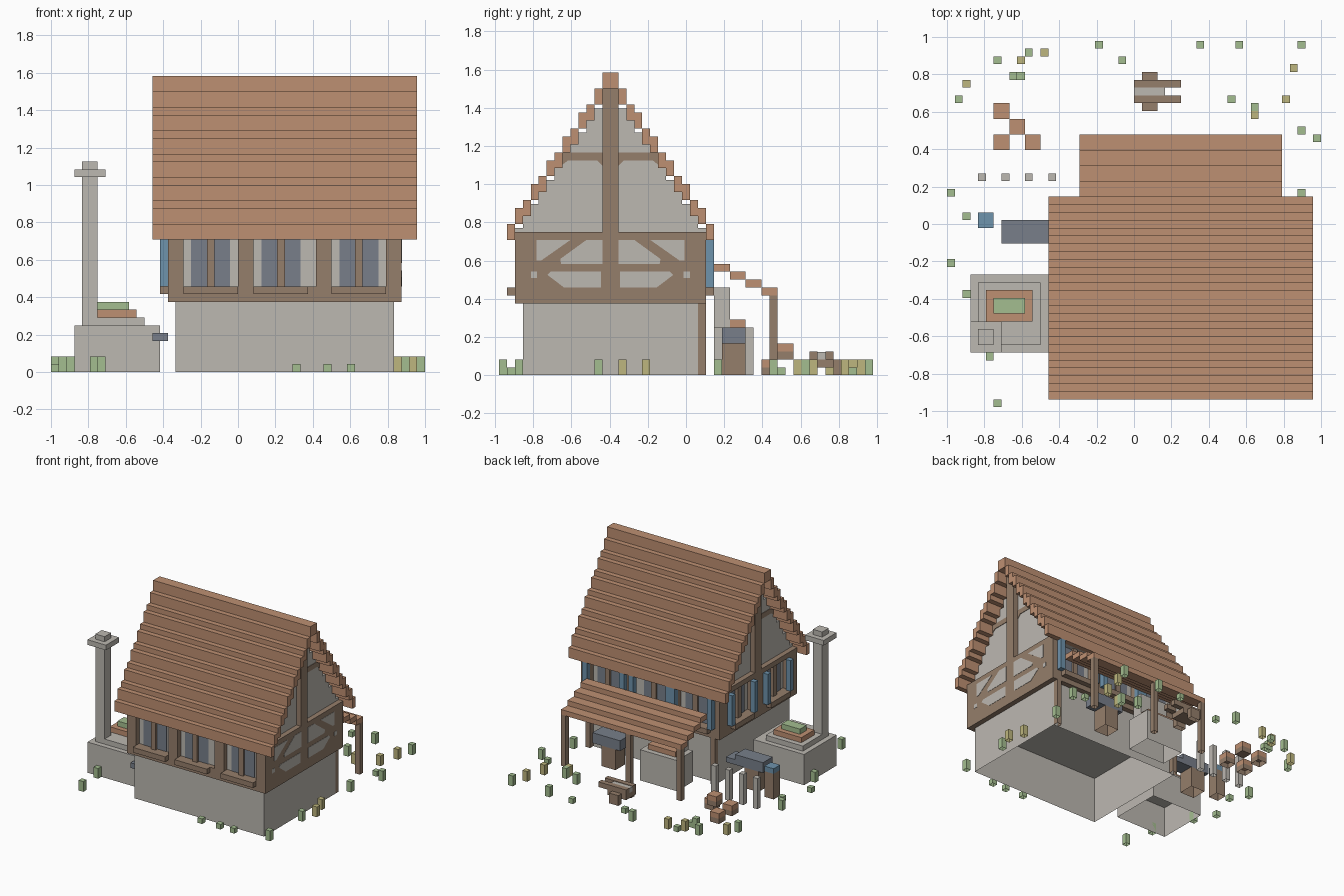
import bpy, bmesh, math
from mathutils import Matrix, Vector

if "Cube" in bpy.data.objects:
    bpy.data.objects.remove(bpy.data.objects["Cube"])

U = 2 / 48  # block size; all coordinates below are in blocks


def material(name, r, g, b):
    m = bpy.data.materials.new(name)
    lin = lambda c: ((c / 255 + 0.055) / 1.055) ** 2.4
    m.diffuse_color = (lin(r), lin(g), lin(b), 1)
    m.use_nodes = True
    m.node_tree.nodes["Principled BSDF"].inputs["Base Color"].default_value = m.diffuse_color
    return m


ROOF = material("terracotta", 190, 144, 114)
STONE = material("pale_stone", 188, 184, 177)
TIMBER = material("brown_timber", 149, 126, 107)
METAL = material("dark_metal", 120, 127, 138)
BLUE = material("blue_paint", 110, 147, 172)
GREEN = material("leaf_green", 164, 190, 144)
YELLOW = material("dry_yellow", 190, 182, 126)


def finish(name, bm, mat):
    bmesh.ops.scale(bm, vec=(U, U, U), verts=bm.verts)
    me = bpy.data.meshes.new(name)
    bm.to_mesh(me)
    bm.free()
    me.materials.append(mat)
    ob = bpy.data.objects.new(name, me)
    bpy.context.collection.objects.link(ob)


def add_box(bm, b, bottomless=False):
    x0, x1, y0, y1, z0, z1 = b
    m = Matrix.LocRotScale(Vector(((x0 + x1) / 2, (y0 + y1) / 2, (z0 + z1) / 2)), None,
                           Vector((x1 - x0, y1 - y0, z1 - z0)))
    vs = bmesh.ops.create_cube(bm, size=1, matrix=m)["verts"]
    if z0 == 0 or bottomless:  # ground boxes have no underside
        low = [f for f in {f for v in vs for f in v.link_faces}
               if all(v.co.z < z0 + 0.001 for v in f.verts)]
        bmesh.ops.delete(bm, geom=low, context='FACES_ONLY')


def boxes(name, mat, *items, bottomless=False):
    bm = bmesh.new()
    for b in items:
        add_box(bm, b, bottomless)
    finish(name, bm, mat)


def prism_x(bm, pts, x0, x1):
    """Extrude a y-z outline along x."""
    f = bm.faces.new([bm.verts.new((x0, y, z)) for y, z in pts])
    ext = bmesh.ops.extrude_face_region(bm, geom=[f])["geom"]
    bmesh.ops.translate(bm, vec=(x1 - x0, 0, 0), verts=[v for v in ext if isinstance(v, bmesh.types.BMVert)])
    bmesh.ops.recalc_face_normals(bm, faces=bm.faces)


MID = -9.5  # ridge line in y
tops = [19, 21, 22, 24, 25, 27, 28, 30, 31, 33, 34, 36]  # roof step heights

# House walls
boxes("stone_ground_floor", STONE, (-8, 20, -20.5, 1.5, 0, 9))
boxes("plaster_upper_floor", STONE, (-8, 20, -20.5, 1.5, 9, 17), bottomless=True)
gable = [(MID + 12 - i, t) for i, t in enumerate(tops)]
gable = [p for (y, t), b in zip(gable, [17] + [t - .5 for t in tops]) for p in ((y, b), (y, t - .5))]
bm = bmesh.new()
prism_x(bm, gable + [(2 * MID - y, z) for y, z in reversed(gable)], -8, 20)
finish("plaster_gable", bm, STONE)

# Stepped main roof
steps = [(-11, 23, MID - 1, MID + 1, 36, 38)]
for i, t in enumerate(tops):
    steps.append((-11, 23, MID + 12 - i, MID + 13 - i, t - 2, t))
    steps.append((-11, 23, MID - 13 + i, MID - 12 + i, t - 2, t))
boxes("main_roof", ROOF, *steps)

# Long wall timbers, windows and sills (front and back)
for side, y0, y1, face, out in (("front", -21.5, -20.5, -20.5, -22.5), ("back", 1.5, 2.5, 1.5, 2.5)):
    posts = [(a, b, y0, y1, 11, 17) for a, b in ((-9, -7), (0, 2), (10, 12), (19, 21))]
    mullions = [(x + 3, x + 4, y0 + .3, y1 - .3, 11, 17) for x in (-7, 2, 12)]
    boxes(side + "_timber_frame", TIMBER, (-9, 21, y0, y1, 9, 11), *posts, *mullions)
    boxes(side + "_window_glass", METAL,
          *[(x + 1, x + 6, face - .1, face + .1, 11, 17) for x in (-7, 2, 12)])
    boxes(side + "_window_sills", TIMBER, *[(x, x + 7, out, out + 1, 10, 11) for x in (-7, 2, 12)])
boxes("back_shutters", BLUE, *[(x + d, x + d + 1, 2.5, 3.5, 11, 17) for x in (-7, 2, 12) for d in (-1, 7)])

# Gable timbers on both ends
boxes("right_gable_wall_timber", TIMBER, (20, 21, -20.5, 1.5, 9, 17))
boxes("left_gable_wall_timber", TIMBER, (-9, -8, -20.5, 1.5, 9, 11), (-9, -8, MID - 2, MID + 2, 11, 17),
      (-9, -8, -20.5, -18.5, 11, 17), (-9, -8, -0.5, 1.5, 11, 17))
for side, x0, x1, c0, c1 in (("right", 20, 21, 20, 20.1), ("left", -9, -8, -8.1, -8)):
    boxes(side + "_gable_frame", TIMBER, (x0, x1, -21.5, 2.5, 17, 18), (x0, x1, MID - 1, MID + 1, 18, 36))
    bm = bmesh.new()
    for s in (-1, 1):
        prism_x(bm, [(MID + s * d, z) for d, z in ((1, 26.3), (1.7, 27), (5.3, 27), (6.2, 26.3),
                                                   (6.2, 28), (1, 28))], c0, c1)
    finish(side + "_gable_collar", bm, TIMBER)

# Plaster infill between the braces of the right gable
infill = [((9.3, 14.4), (8.7, 14.4), (5, 17), (9.3, 17)),
          ((1, 14), (6.2, 14), (6.3, 14.6), (3, 17), (1, 17)),
          ((1.2, 11), (5.8, 11), (7.9, 12.6), (7.5, 13), (1.2, 13)),
          ((9.2, 12.2), (10, 12.2), (10, 13), (9.2, 13))]
bm = bmesh.new()
for s in (-1, 1):
    for shape in infill:
        prism_x(bm, [(MID + s * d, z) for d, z in shape], 20.95, 21.05)
finish("gable_infill", bm, STONE)

# Left wall windows with shutters
left = (-18, -7)
boxes("left_window_glass", METAL, *[(-8.15, -7.9, y + .5, y + 5.5, 11, 17) for y in left])
boxes("left_window_mullions", TIMBER, *[(-8.8, -8, y + 2.5, y + 3.5, 11, 17) for y in left])
boxes("left_window_sills", TIMBER, *[(-10, -9, y, y + 6, 10, 11) for y in left])
boxes("left_shutters", BLUE, *[(-10, -9, y + d, y + d + 1, 11, 17) for y in left for d in (-1, 6)])

# Lean-to roof and posts
boxes("porch_roof", ROOF, *[(-7, 19, 3.5 + 2 * i, 5.5 + 2 * i, 13 - i, 14 - i) for i in range(4)])
boxes("porch_posts", TIMBER, *[(x, x + 1, 10.5, 11.5, 0, 10) for x in (-7, 4, 18)],
      (-8, -7, 1.5, 2.5, 0, 9), (19, 20, 1.5, 2.5, 0, 9))

# Hearth and anvil under the lean-to
boxes("porch_hearth", STONE, (-4, 4, 3.5, 8.5, 0, 6), (-3, 3, 3.5, 5.5, 6, 11))
boxes("porch_coals", ROOF, (-3, 3, 5.5, 7.5, 6, 7))
boxes("porch_stump", TIMBER, (10, 13, 4.5, 7.5, 0, 4))
boxes("porch_anvil", METAL, (9, 15, 4.5, 7.5, 4, 6))

# Side forge with chimney and a tool rest
boxes("forge_base", STONE, (-21, -10, -16.5, -6.5, 0, 6))
boxes("forge_tier", STONE, (-20, -12, -15.5, -7.5, 6, 7))
boxes("forge_bricks", ROOF, (-19, -13, -12.5, -8.5, 7, 8))
boxes("forge_top", GREEN, (-18, -14, -11.5, -9.5, 8, 9))
boxes("chimney", STONE, (-20, -18, -15.5, -13.5, 7, 26), (-21, -17, -16.5, -12.5, 25, 26),
      (-20, -18, -15.5, -13.5, 26, 27))
boxes("forge_tool", METAL, (-11, -9, -17.5, -16.5, 4, 5))

# Yard: large anvil, water barrel, stone pegs, crates
boxes("yard_anvil", METAL, (-17, -11, -2.5, 0.5, 4, 6), (-11, -9, -2.5, 0.5, 4, 5))
boxes("yard_stump", TIMBER, (-16, -13, -2.5, 0.5, 0, 4))
boxes("barrel", TIMBER, (-20, -18, -0.5, 1.5, 0, 5))
boxes("barrel_water", BLUE, (-20, -18, -0.5, 1.5, 5, 6))
boxes("fence_pegs", STONE, *[(x, x + 1, 5.5, 6.5, 0, 6) for x in (-20, -17, -14, -11)])
crates = [(-18, 13.5, 0), (-16, 11.5, 2), (-18, 9.5, 0), (-14, 9.5, 0)]
boxes("crates", TIMBER, *[(x, x + 2, y, y + 2, z, z + 1) for x, y, z in crates])
boxes("crate_lids", ROOF, *[(x, x + 2, y, y + 2, z + 1, z + 2) for x, y, z in crates])

# Hand cart
boxes("cart", TIMBER, (0, 4, 15.5, 18.5, 1, 2), (0, 4, 15.5, 16.5, 2, 3), (0, 4, 17.5, 18.5, 2, 3),
      (1, 3, 14.5, 15.5, 0, 2), (1, 3, 18.5, 19.5, 0, 2),
      (4, 6, 15.5, 16.5, 2, 3), (4, 6, 17.5, 18.5, 2, 3))
boxes("cart_load", STONE, (0, 4, 16.5, 17.5, 2, 2.9))

# Grass tufts
tall = [(-5, 22.5), (13, 22.5), (21, 22.5), (-18, 20.5), (-16, 18.5), (-23, 15.5), (12, 15.5), (15, 14.5),
        (23, 10.5), (-24, 3.5), (21, 3.5), (-22, -9.5), (-19, -17.5), (-18, -23.5), (21, -21.5), (21, -11.5)]
short = [(8, 22.5), (-14, 21.5), (-2, 20.5), (-15, 18.5), (21, 11.5), (-22, 0.5), (-24, -5.5),
         (7, -22.5), (11, -22.5), (14, -22.5)]
dry = [(-12, 21.5), (-15, 20.5), (20, 19.5), (-22, 17.5), (19, 15.5), (15, 13.5), (22, -8.5), (21, -5.5)]
for name, mat, spots, h in (("tall_grass", GREEN, tall, 2), ("short_grass", GREEN, short, 1),
                            ("dry_grass", YELLOW, dry, 2)):
    boxes(name, mat, *[(x, x + 1, y, y + 1, 0, h) for x, y in spots])
